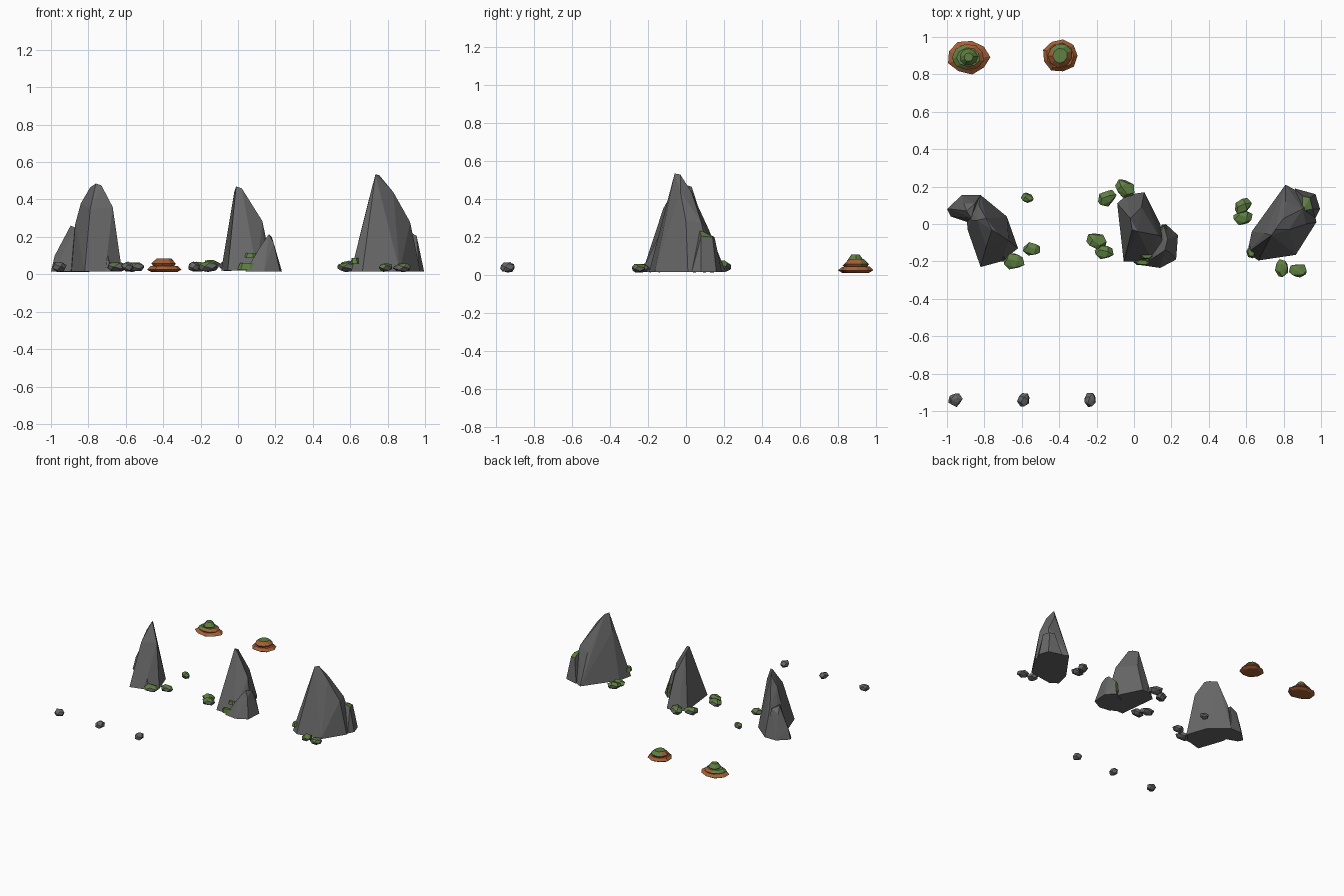
import bpy, bmesh, math, random
from mathutils import Vector

if "Cube" in bpy.data.objects:
    bpy.data.objects.remove(bpy.data.objects["Cube"])

random.seed(4)


def material(name, rgb):
    m = bpy.data.materials.new(name)
    m.diffuse_color = (*rgb, 1)
    m.use_nodes = True
    m.node_tree.nodes["Principled BSDF"].inputs["Base Color"].default_value = m.diffuse_color
    return m


STONE = material("grey stone", (0.135, 0.135, 0.138))
MOSS = material("green moss", (0.115, 0.215, 0.055))
CLAY = material("rust clay", (0.37, 0.115, 0.038))


def hull(name, pts, mats, rule=None):
    """Chiselled flat-faced stone: convex hull of points, coloured by a face rule."""
    bm = bmesh.new()
    for p in pts:
        bm.verts.new(p)
    res = bmesh.ops.convex_hull(bm, input=bm.verts[:])
    loose = [v for v in bm.verts if not v.link_faces]
    bmesh.ops.delete(bm, geom=loose, context='VERTS')
    bmesh.ops.dissolve_limit(bm, angle_limit=0.06, verts=bm.verts[:], edges=bm.edges[:])
    bmesh.ops.recalc_face_normals(bm, faces=bm.faces[:])
    bm.normal_update()
    for f in bm.faces:
        f.material_index = rule(f) if rule else 0
    me = bpy.data.meshes.new(name)
    bm.to_mesh(me)
    bm.free()
    for m in mats:
        me.materials.append(m)
    ob = bpy.data.objects.new(name, me)
    bpy.context.collection.objects.link(ob)
    return ob


def ground(outline, z=0.015):
    return [(x, y, z) for x, y in outline]


def pebble(name, x, y, r, h, mossy, stretch=1.15):
    """Small irregular stone resting on the ground."""
    a = random.uniform(0, math.pi)
    pts = []
    for i in range(15):
        t = i * 2.39996
        c = 1 - 2 * (i + 0.5) / 15
        s = math.sqrt(1 - c * c)
        k = random.uniform(0.9, 1.12)
        u, v = s * math.cos(t) * r * k * stretch, s * math.sin(t) * r * k / stretch
        pts.append((x + u * math.cos(a) - v * math.sin(a),
                    y + u * math.sin(a) + v * math.cos(a),
                    max(0.012, 0.012 + h / 2 + c * h / 2 * k)))
    rule = (lambda f: int(f.normal.z > 0.35)) if mossy else None
    return hull(name, pts, [STONE, MOSS] if mossy else [STONE], rule)


# Left spire and its shoulder stone
hull("left_spire", ground([(-.90, .12), (-.82, .155), (-.68, .04), (-.62, -.13),
                           (-.71, -.20), (-.82, -.23), (-.89, -.03)]) +
     [(-.87, .02, .27), (-.84, .02, .38), (-.79, .03, .465), (-.76, -.03, .485),
      (-.73, -.05, .475), (-.67, -.09, .36), (-.65, -.11, .2), (-.79, -.12, .35),
      (-.83, .10, .25)], [STONE])
hull("left_shoulder", ground([(-1, .08), (-.92, .155), (-.82, .155), (-.80, -.02), (-.92, .02),
                              (-.98, .04)]) +
     [(-.98, .08, .10), (-.895, .07, .26), (-.91, .11, .21), (-.85, .11, .24), (-.87, .03, .25)],
     [STONE])
hull("left_foot", ground([(-.80, -.1), (-.80, -.20), (-.68, -.20), (-.63, -.1)]) +
     [(-.72, -.13, .22), (-.77, -.14, .17)], [STONE])

# Middle spire and its front crag
hull("middle_spire", ground([(-.09, .11), (-.04, .155), (.055, .17), (.14, .0),
                             (.15, -.15), (.10, -.2), (-.055, -.2)], 0.02) +
     [(-.06, .03, .17), (-.02, .03, .44), (-.01, -.03, .47), (.02, -.04, .46),
      (.07, -.05, .37), (.13, -.06, .285), (.15, -.07, .19), (.04, .09, .27), (.0, -.1, .3)],
     [STONE])
hull("middle_crag", ground([(.17, .0), (.235, -.06), (.225, -.19), (.14, -.235),
                            (.04, -.22), (.08, -.05)]) +
     [(.165, -.14, .215), (.18, -.08, .2), (.19, -.15, .17), (.12, -.17, .15), (.16, -.01, .13)],
     [STONE])

# Right spire and its back shoulder stone
hull("right_spire", ground([(.605, -.155), (.63, -.04), (.81, .21), (.95, .135),
                            (.975, .01), (.865, -.165), (.665, -.195)]) +
     [(.645, -.12, .18), (.70, -.05, .40), (.735, -.06, .535), (.755, -.03, .53),
      (.80, .03, .435), (.83, -.03, .44), (.92, .0, .28), (.90, .08, .28), (.81, .12, .24)],
     [STONE])
hull("right_shoulder", ground([(.86, .19), (.97, .16), (.995, .08), (.97, .03), (.85, .05)]) +
     [(.90, .07, .24), (.955, .08, .205), (.94, .14, .2), (.90, .15, .2)],
     [STONE, MOSS], lambda f: int(f.normal.z > 0.6))

# Moss cushions tucked against the spires
for name, x, y, z, rx, ry, rz in [
        ("middle_moss_front", .05, -.205, .04, .055, .018, .03),
        ("middle_moss_high", .07, -.17, .10, .04, .02, .02),
        ("middle_moss_side", .16, -.03, .08, .025, .03, .06),
        ("right_moss_corner", .628, -.15, .07, .028, .035, .025)]:
    hull(name, [(x + rx * math.cos(i) * k, y + ry * math.sin(i) * k, z + rz * h)
                for i in range(0, 6) for k, h in ((1, -.5), (.7, .7))], [MOSS])

# Mossy pebbles around the spires
mossy = [(-.145, .14, .048, .07), (-.05, .19, .052, .065), (-.20, -.09, .05, .055),
         (-.16, -.15, .046, .06), (-.57, .14, .032, .055), (-.545, -.135, .043, .055),
         (-.645, -.20, .054, .055), (.58, .095, .046, .06), (.585, .035, .046, .055),
         (.79, -.235, .042, .05), (.88, -.25, .045, .05)]
for i, (x, y, r, h) in enumerate(mossy):
    pebble(f"mossy_pebble_{i + 1}", x, y, r, h, True)

# Three bare pebbles at the front
for i, x in enumerate((-.955, -.59, -.235)):
    pebble(f"bare_pebble_{i + 1}", x, -.94, .037, .058, False, 1.05)


def mound(name, x, y, layers, moss_rule):
    """Stacked clay slabs, each a faceted ring pair, with moss on chosen faces."""
    for n, (rx, ry, r2, z0, z1, z2) in enumerate(layers):
        pts = []
        for i in range(9):
            a = math.tau * i / 9 + n * 0.4
            k = random.uniform(0.94, 1.06)
            c, s = math.cos(a) * k, math.sin(a) * k
            pts += [(x + rx * .75 * c, y + ry * .75 * s, z0), (x + rx * c, y + ry * s, z1),
                    (x + rx * r2 * c, y + ry * r2 * s, z2)]
        hull(f"{name}_slab_{n + 1}", pts, [CLAY, MOSS], lambda f: moss_rule(n, f, x, y))


# Clay mounds at the back, the left one taller
mound("left_mound", -.885, .892,
      [(.112, .09, .75, .012, .025, .042), (.085, .072, .72, .035, .05, .068),
       (.048, .045, .5, .06, .075, .107)],
      lambda n, f, x, y: int(f.normal.z > .3 and (n == 2 or (n == 1 and f.calc_center_median().x < x))))
mound("right_mound", -.395, .90,
      [(.092, .087, .78, .012, .025, .045), (.066, .066, .6, .035, .058, .084)],
      lambda n, f, x, y: int(n == 1 and f.normal.z > .3
                             and (f.normal.z > .97 or f.calc_center_median().y > y + .03)))
